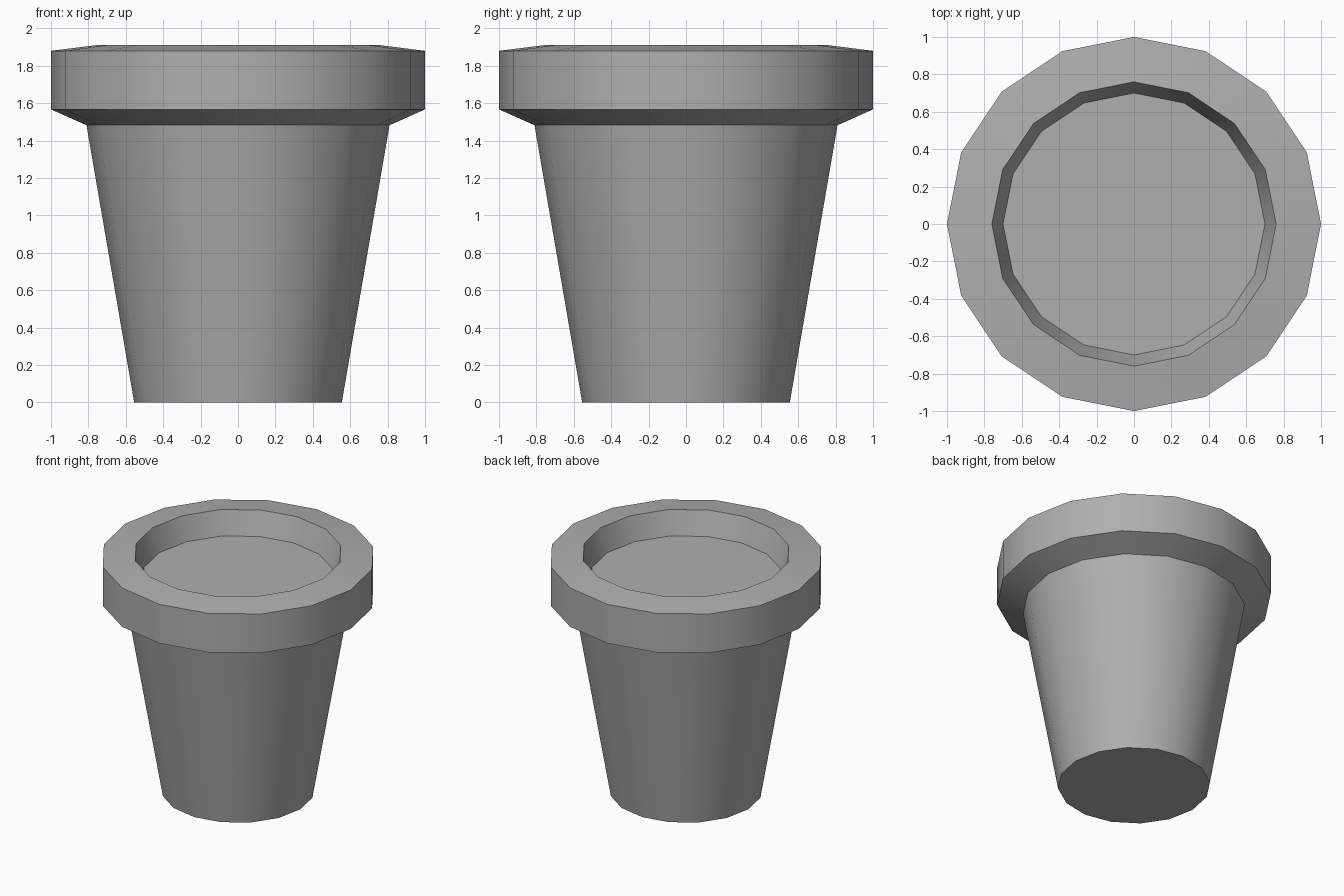
import bpy, bmesh, math

if "Cube" in bpy.data.objects:
    bpy.data.objects.remove(bpy.data.objects["Cube"])

SIDES = 16

# Mid-dark grey used on every part
grey = bpy.data.materials.new("dark_grey")
grey.diffuse_color = (0.43, 0.43, 0.43, 1)
grey.use_nodes = True
grey.node_tree.nodes["Principled BSDF"].inputs["Base Color"].default_value = grey.diffuse_color


def lathe(name, profile, cap_start=False, cap_end=False):
    """Revolve (radius, z) points around z, optionally closing the ends."""
    bm = bmesh.new()
    rings = []
    for r, z in profile:
        rings.append([bm.verts.new((r * math.cos(2 * math.pi * i / SIDES),
                                    r * math.sin(2 * math.pi * i / SIDES), z))
                      for i in range(SIDES)])
    for a, b in zip(rings, rings[1:]):
        for i in range(SIDES):
            j = (i + 1) % SIDES
            bm.faces.new((a[i], a[j], b[j], b[i]))
    if cap_start:
        bm.faces.new(rings[0][::-1])
    if cap_end:
        bm.faces.new(rings[-1])
    mesh = bpy.data.meshes.new(name)
    bm.to_mesh(mesh)
    bm.free()
    mesh.materials.append(grey)
    obj = bpy.data.objects.new(name, mesh)
    bpy.context.collection.objects.link(obj)
    bpy.ops.object.select_all(action='DESELECT')
    obj.select_set(True)
    bpy.context.view_layer.objects.active = obj
    bpy.ops.object.shade_smooth_by_angle(angle=math.radians(30))
    return obj


# Tapered pot with overhanging rim and inner lip
lathe("flower_pot", [(0.555, 0), (0.81, 1.482), (1.0, 1.567), (1.0, 1.88),
                     (0.76, 1.91), (0.70, 1.725)], cap_start=True)

# Flat soil surface inside the rim
lathe("soil", [(0.70, 1.725)], cap_end=True)
